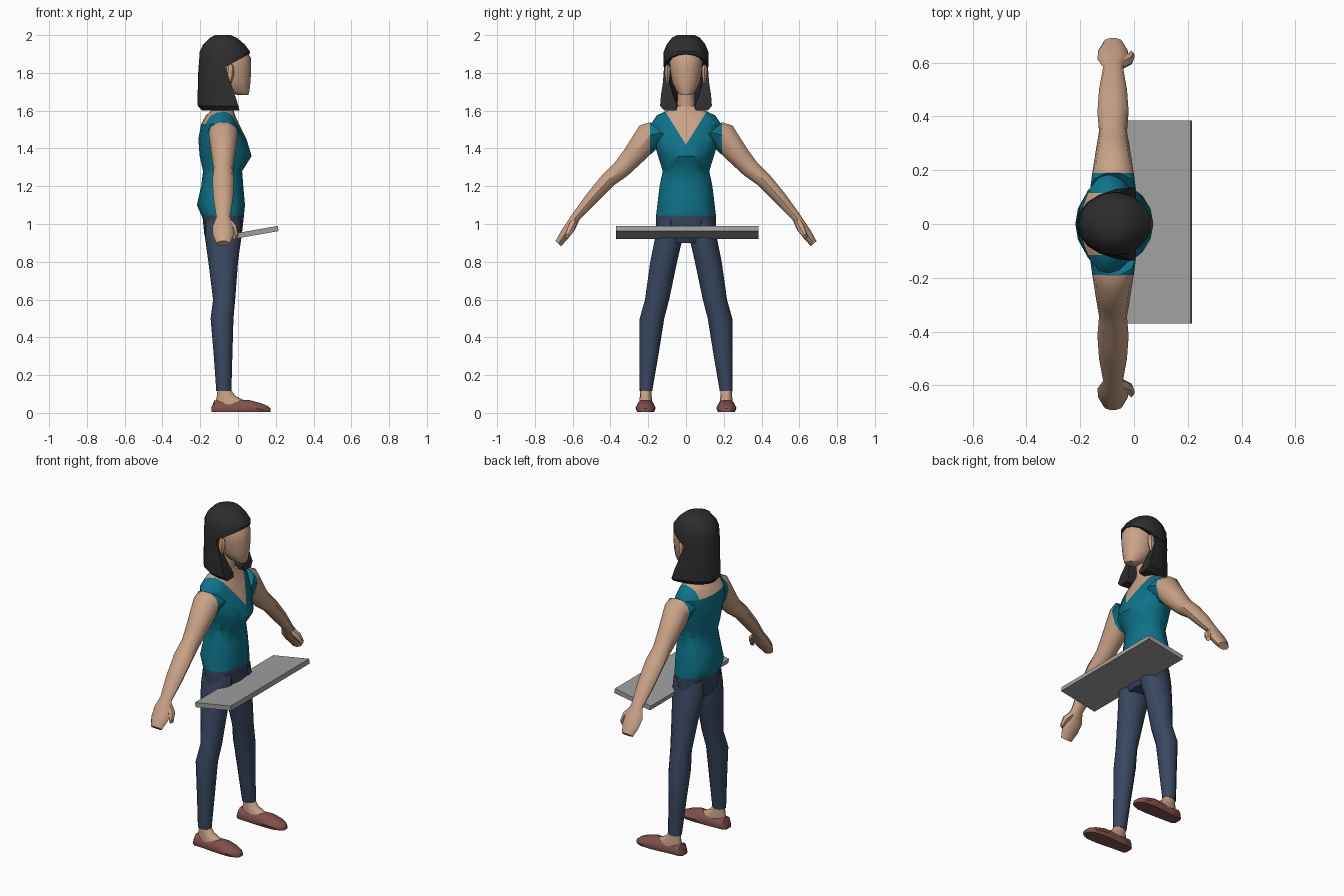
import bpy, bmesh, math
from mathutils import Vector, Matrix

if "Cube" in bpy.data.objects:
    bpy.data.objects.remove(bpy.data.objects["Cube"])


def material(name, r, g, b):
    m = bpy.data.materials.new(name)
    m.diffuse_color = [(c / 255 / 12.92 if c < 10 else ((c / 255 + .055) / 1.055) ** 2.4)
                       for c in (r, g, b)] + [1]
    m.use_nodes = True
    m.node_tree.nodes["Principled BSDF"].inputs["Base Color"].default_value = m.diffuse_color
    return m


SKIN = material("skin", 202, 162, 135)
TEAL = material("teal_cloth", 14, 114, 137)
DENIM = material("dark_denim", 57, 71, 96)
HAIR = material("black_hair", 45, 45, 45)
SHOE = material("red_brown_leather", 128, 80, 76)
GREY = material("grey_plate", 160, 160, 160)


def finish(name, bm, mats, angle=40):
    bmesh.ops.recalc_face_normals(bm, faces=bm.faces)
    me = bpy.data.meshes.new(name)
    bm.to_mesh(me)
    bm.free()
    ob = bpy.data.objects.new(name, me)
    bpy.context.collection.objects.link(ob)
    for m in mats:
        me.materials.append(m)
    bpy.ops.object.select_all(action='DESELECT')
    ob.select_set(True)
    bpy.context.view_layer.objects.active = ob
    bpy.ops.object.shade_smooth_by_angle(angle=math.radians(angle))
    return ob


def loft(rings):
    bm = bmesh.new()
    vs = [[bm.verts.new(p) for p in r] for r in rings]
    n = len(vs[0])
    for a, b in zip(vs, vs[1:]):
        for i in range(n):
            j = (i + 1) % n
            bm.faces.new((a[i], a[j], b[j], b[i]))
    bm.faces.new(vs[0][::-1])
    bm.faces.new(vs[-1])
    return bm


def ellipse(c, u, v, n=12):
    c, u, v = Vector(c), Vector(u), Vector(v)
    return [c + u * math.cos(2 * math.pi * i / n) + v * math.sin(2 * math.pi * i / n)
            for i in range(n)]


def level(z, xb, xf, hy, y=0, n=12):
    """Horizontal oval from back xb to front xf with half width hy."""
    return ellipse(((xb + xf) / 2, y, z), ((xf - xb) / 2, 0, 0), (0, hy, 0), n)


def cut(bm, co, no):
    bmesh.ops.bisect_plane(bm, geom=bm.verts[:] + bm.edges[:] + bm.faces[:],
                           plane_co=co, plane_no=no)


def paint(bm, rule):
    for f in bm.faces:
        f.material_index = rule(f.calc_center_median())


# torso: hips, shirt, neckline
bm = loft([level(*r, n=16) for r in [
    (.90, -.15, 0, .10), (.94, -.178, .02, .155), (1.03, -.187, .03, .16),
    (1.10, -.218, .037, .152), (1.20, -.195, .028, .14), (1.28, -.185, .022, .123),
    (1.36, -.203, .072, .148), (1.45, -.21, .045, .175), (1.53, -.195, .005, .185),
    (1.575, -.17, -.015, .155), (1.605, -.135, -.025, .09), (1.625, -.12, -.03, .05)]])
cut(bm, (0, 0, 1.045), (0, 0, 1))
cut(bm, (0, 0, 1.53), (0, 0, 1))
cut(bm, (-.085, 0, 0), (1, 0, 0))
for s in (-1, 1):
    cut(bm, (0, 0, 1.42), (0, -s * 1.6, 1))
    cut(bm, (0, s * .115, 0), (0, 1, 0))


def torso_rule(c):
    if c.z < 1.045:
        return 1
    if c.x > -.085:
        return 2 if c.z > 1.42 + 1.6 * abs(c.y) else 0
    return 2 if c.z > 1.53 and abs(c.y) < .115 else 0


paint(bm, torso_rule)
finish("torso", bm, [TEAL, DENIM, SKIN])

# neck and head
finish("neck", loft([level(1.58, -.13, -.03, .055), level(1.66, -.12, -.03, .045),
                     level(1.76, -.12, -.02, .045)]), [SKIN])
finish("head", loft([level(*r, n=14) for r in [
    (1.682, 0, .054, .028), (1.70, -.06, .06, .05), (1.75, -.12, .066, .075),
    (1.82, -.15, .07, .087), (1.88, -.16, .068, .09), (1.94, -.14, .03, .07)]]), [SKIN])

# hair cap with a fringe arched over the forehead
fringe = level(1.83, -.208, .062, .12, n=16)
for p in fringe:
    p.z += .07 * max(0, (p.x + .07) / .13)
finish("hair_cap", loft([fringe] + [level(*r, n=16) for r in [
    (1.912, -.203, .064, .118), (1.95, -.185, .036, .103),
    (1.985, -.15, -.005, .075), (2.0, -.12, -.04, .045)]]), [HAIR], 35)


# long hair wrapped round the back, open at the face
def wrap(z, xb, xf, hy, th):
    def arc(b, h, ts):
        return [Vector((xf - (xf - b) * math.cos(t), h * math.sin(t), z)) for t in ts]
    ts = [math.pi / 2 * (i / 5 - 1) for i in range(11)]
    return arc(xb, hy, ts) + arc(xb + .04, hy - th, ts[::-1])


finish("long_hair", loft([wrap(*r) for r in [
    (1.60, -.19, .008, .115, .06), (1.625, -.213, .002, .137, .09),
    (1.68, -.214, -.015, .133, .065), (1.75, -.212, -.04, .122, .035),
    (1.82, -.21, -.065, .117, .025), (1.87, -.205, -.07, .115, .025)]]), [HAIR], 35)

for s, side in ((1, "left"), (-1, "right")):
    # ears
    finish(side + "_ear", loft([level(*r, y=s * .098, n=6) for r in [
        (1.745, -.06, -.035, .008), (1.79, -.065, -.02, .016),
        (1.83, -.06, -.02, .015), (1.845, -.05, -.03, .006)]]), [SKIN])

    # arm and hand; the shirt covers the shoulder
    path = [(.13, 1.485, .085, .085), (.19, 1.47, .077, .08), (.285, 1.355, .062, .06),
            (.345, 1.288, .052, .051), (.415, 1.23, .058, .043), (.50, 1.135, .052, .037),
            (.583, 1.037, .037, .026), (.612, .985, .058, .031), (.645, .94, .055, .028),
            (.676, .896, .036, .021)]
    bm = loft([ellipse((-.078, s * y, z), (hx, 0, 0), (0, s * h * .74, h * .67), 10)
               for y, z, hx, h in path])
    cut(bm, (0, s * .19, 0), (0, 1, 0))
    paint(bm, lambda c: 0 if abs(c.y) < .19 else 1)
    finish(side + "_arm", bm, [TEAL, SKIN])
    # thumb
    finish(side + "_thumb", loft([ellipse((x, s * y, z), (h * .6, -s * h * .5, h * .5),
                                          (0, s * h * .7, h * .7), 6)
           for x, y, z, h in [(-.05, .595, 1.01, .022), (-.018, .612, .975, .023),
                              (-.006, .632, .935, .014)]]), [SKIN])

    # trouser leg
    finish(side + "_leg", loft([level(z, xb, xf, h, y=s * y) for z, xb, xf, h, y in [
        (.115, -.115, -.035, .034, .213), (.30, -.128, -.03, .05, .197),
        (.50, -.145, -.024, .065, .18), (.60, -.132, -.015, .064, .153),
        (.80, -.157, 0, .071, .118), (.93, -.175, .018, .073, .09),
        (1.02, -.17, .015, .06, .085)]]), [DENIM])

    # ankle and instep
    finish(side + "_ankle", loft([level(z, xb, xf, h, y=s * .213) for z, xb, xf, h in [
        (.03, -.12, .07, .036), (.065, -.118, .035, .034), (.09, -.112, -.015, .031),
        (.13, -.108, -.042, .029)]]), [SKIN])

    # shoe, lofted from heel to toe as a flat-soled arch section
    sections = [(-.14, .03, .025, .211), (-.125, .067, .04, .211), (-.05, .062, .045, .211),
                (.01, .067, .05, .213), (.06, .068, .053, .214), (.12, .052, .05, .215),
                (.155, .038, .036, .215), (.172, .024, .018, .215)]
    finish(side + "_shoe", loft([[Vector((x, s * (y + h * a), .004 + (top - .004) * b))
           for a, b in ((-.85, 0), (-1, .35), (-.7, .85), (-.35, 1),
                        (.35, 1), (.7, .85), (1, .35), (.85, 0))]
           for x, top, h, y in sections]), [SHOE], 45)

# tilted tray plate
bm = bmesh.new()
bmesh.ops.create_cube(bm, size=1, matrix=Matrix.Translation((.092, .007, .955))
                      @ Matrix.Rotation(math.radians(-10), 4, 'Y')
                      @ Matrix.Diagonal((.245, .755, .028, 1)))
finish("tray", bm, [GREY], 30)
